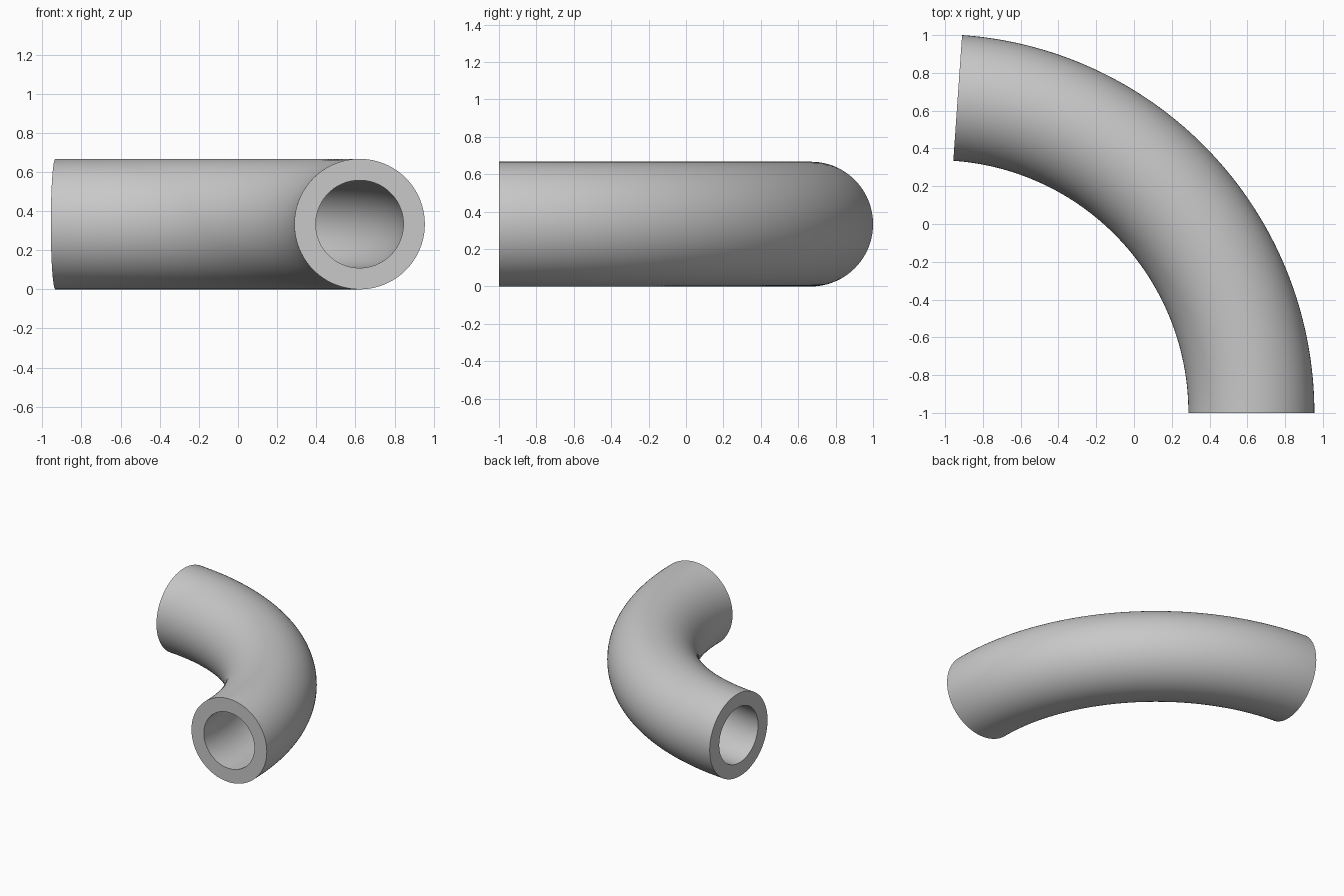
import bpy, bmesh, math
from mathutils import Matrix, Vector

cube = bpy.data.objects.get("Cube")
if cube:
    bpy.data.objects.remove(cube)

# Pipe dimensions
OUTER, BORE = 0.3335, 0.224
BEND_RADIUS = 1.6715
BEND_ANGLE = math.radians(86)
CENTRE = Vector((-1.05, -1.0, OUTER))
SIDES, STEPS = 96, 96

# Grey material
grey = bpy.data.materials.new("plain grey")
grey.use_nodes = True
colour = (0.58, 0.58, 0.58, 1)
grey.diffuse_color = colour
grey.node_tree.nodes["Principled BSDF"].inputs["Base Color"].default_value = colour

bm = bmesh.new()


def sweep_wall(radius):
    """Sweep a circle round the bend; return its first and last rings."""
    rings = []
    for step in range(STEPS + 1):
        turn = Matrix.Rotation(BEND_ANGLE * step / STEPS, 3, "Z")
        ring = []
        for side in range(SIDES):
            a = math.tau * side / SIDES
            point = Vector((BEND_RADIUS + radius * math.cos(a), 0, radius * math.sin(a)))
            ring.append(bm.verts.new(CENTRE + turn @ point))
        if rings:
            join_rings(rings[-1], ring)
        rings.append(ring)
    return rings[0], rings[-1]


def join_rings(first, second):
    for i in range(SIDES):
        j = (i + 1) % SIDES
        bm.faces.new((first[i], first[j], second[j], second[i]))


# Outer wall, bore, and the flat rim at each end
outer_ends = sweep_wall(OUTER)
bore_ends = sweep_wall(BORE)
for outer_ring, bore_ring in zip(outer_ends, bore_ends):
    join_rings(outer_ring, bore_ring)
bmesh.ops.recalc_face_normals(bm, faces=bm.faces)

mesh = bpy.data.meshes.new("curved_pipe")
bm.to_mesh(mesh)
bm.free()
mesh.materials.append(grey)
pipe = bpy.data.objects.new("curved_pipe", mesh)
bpy.context.collection.objects.link(pipe)

# Smooth walls with crisp rims
bpy.ops.object.select_all(action="DESELECT")
pipe.select_set(True)
bpy.context.view_layer.objects.active = pipe
bpy.ops.object.shade_smooth_by_angle(angle=math.radians(35))
